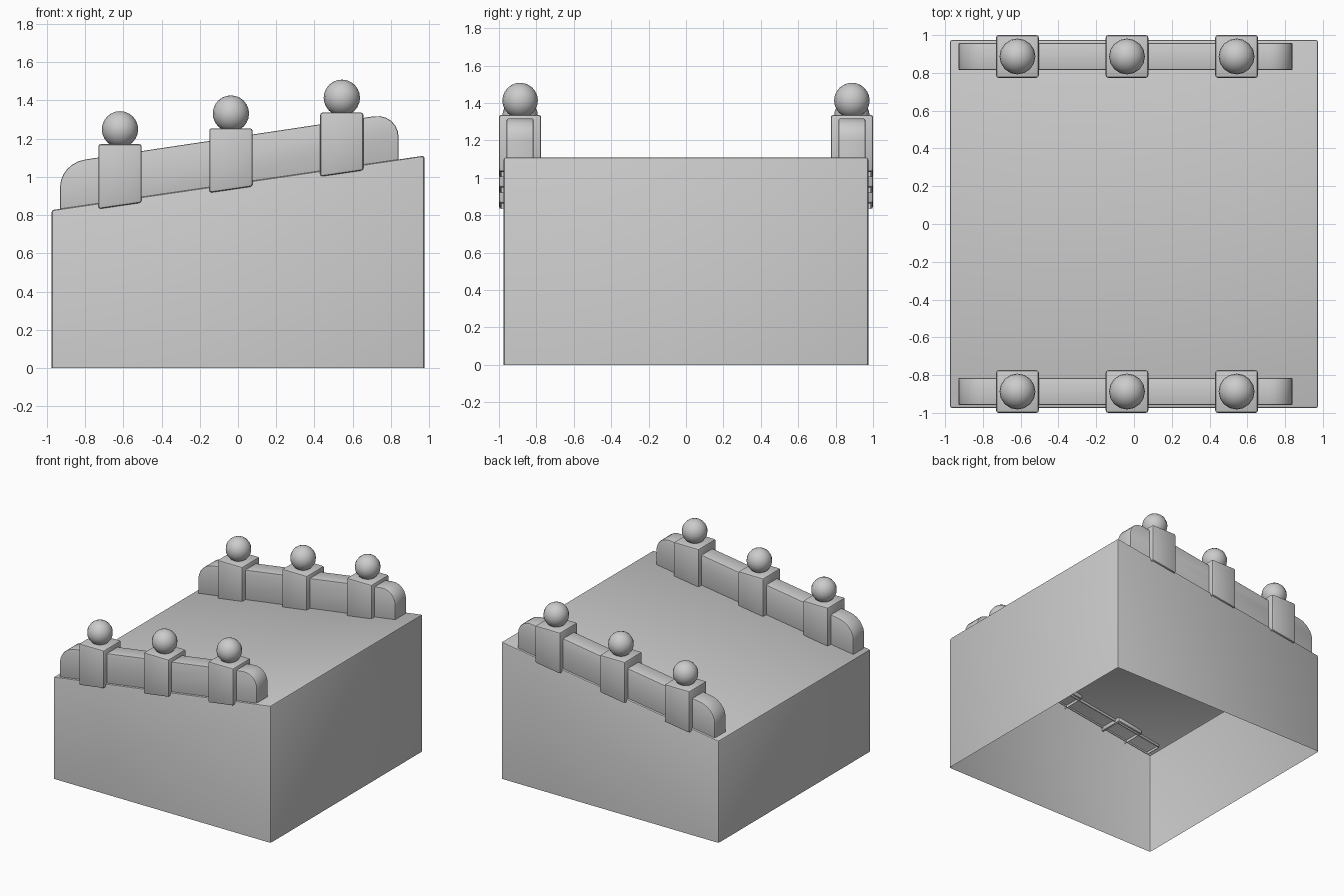
import bpy, bmesh, math
from mathutils import Matrix

cube = bpy.data.objects.get("Cube")
if cube:
    bpy.data.objects.remove(cube, do_unlink=True)

stone = bpy.data.materials.new("stone_grey")
stone.use_nodes = True
stone.diffuse_color = (0.6, 0.6, 0.6, 1)
stone.node_tree.nodes["Principled BSDF"].inputs["Base Color"].default_value = (0.6, 0.6, 0.6, 1)

SLOPE = 0.146


def roof(x):
    return 0.968 + SLOPE * x


def finish(name, bm, angle):
    mesh = bpy.data.meshes.new(name)
    bm.to_mesh(mesh)
    bm.free()
    mesh.materials.append(stone)
    obj = bpy.data.objects.new(name, mesh)
    bpy.context.collection.objects.link(obj)
    bpy.ops.object.select_all(action='DESELECT')
    obj.select_set(True)
    bpy.context.view_layer.objects.active = obj
    bpy.ops.object.shade_smooth_by_angle(angle=math.radians(angle))
    return obj


def prism(name, profile, y0, y1, bevel, segments, keep):
    """Extrude an x-z profile along y, bevel the kept edges, open the underside."""
    bm = bmesh.new()
    face = bm.faces.new([bm.verts.new((x, y0, z)) for x, z in profile])
    ext = bmesh.ops.extrude_face_region(bm, geom=[face])
    for v in ext["geom"]:
        if isinstance(v, bmesh.types.BMVert):
            v.co.y = y1
    bmesh.ops.recalc_face_normals(bm, faces=bm.faces)
    bm.normal_update()
    edges = [e for e in bm.edges if e.calc_face_angle(0) > 0.1 and keep(e)]
    bmesh.ops.bevel(bm, geom=edges, offset=bevel, segments=segments,
                    profile=0.5, affect='EDGES', clamp_overlap=True)
    bm.normal_update()
    under = [f for f in bm.faces if f.normal.z < -0.95]
    bmesh.ops.delete(bm, geom=under, context='FACES')
    return finish(name, bm, 35)


# Sloped block, hollow and open below
prism("sloped_block",
      [(-0.975, 0), (0.975, 0), (0.975, roof(0.975)), (-0.975, roof(-0.975))],
      -0.975, 0.975, 0.013, 2,
      lambda e: max(v.co.z for v in e.verts) > 0.01)


def corner(cx, cz, rx, rz, start, steps=6):
    angles = [math.radians(start - 90 * i / steps) for i in range(steps + 1)]
    return [(cx + rx * math.cos(a), cz + rz * math.sin(a) + SLOPE * rx * math.cos(a))
            for a in angles]


# Parapet outline with rounded upper ends
LEFT, RIGHT = -0.93, 0.84
outline = [(RIGHT, roof(RIGHT) - 0.02), (LEFT, roof(LEFT) - 0.02)]
outline += corner(LEFT + 0.13, 1.09 - 0.12, 0.13, 0.12, 180)
outline += corner(RIGHT - 0.13, 1.316 - 0.13, 0.13, 0.13, 90)

for side, label in ((-1, "front"), (1, "back")):
    prism(label + "_parapet", outline, side * 0.887 - 0.072, side * 0.887 + 0.072,
          0.008, 2, lambda e: abs(e.verts[0].co.y - e.verts[1].co.y) < 0.01)

    # Posts with a slanted foot, each carrying a ball
    for i, place in enumerate(("low", "middle", "high")):
        x = -0.617 + 0.58 * i
        top = 1.171 + 0.0825 * i
        half = 0.113
        foot = [(x + s * half, roof(x + s * half) - 0.03) for s in (-1, 1)]
        prism(f"{label}_post_{place}", foot + [(x + half, top), (x - half, top)],
              side * 0.887 - half, side * 0.887 + half, 0.013, 2, lambda e: True)
        bm = bmesh.new()
        bmesh.ops.create_uvsphere(bm, u_segments=16, v_segments=12, radius=0.095,
                                  matrix=Matrix.Translation((x, side * 0.887, top + 0.077)))
        finish(f"{label}_ball_{place}", bm, 35)
